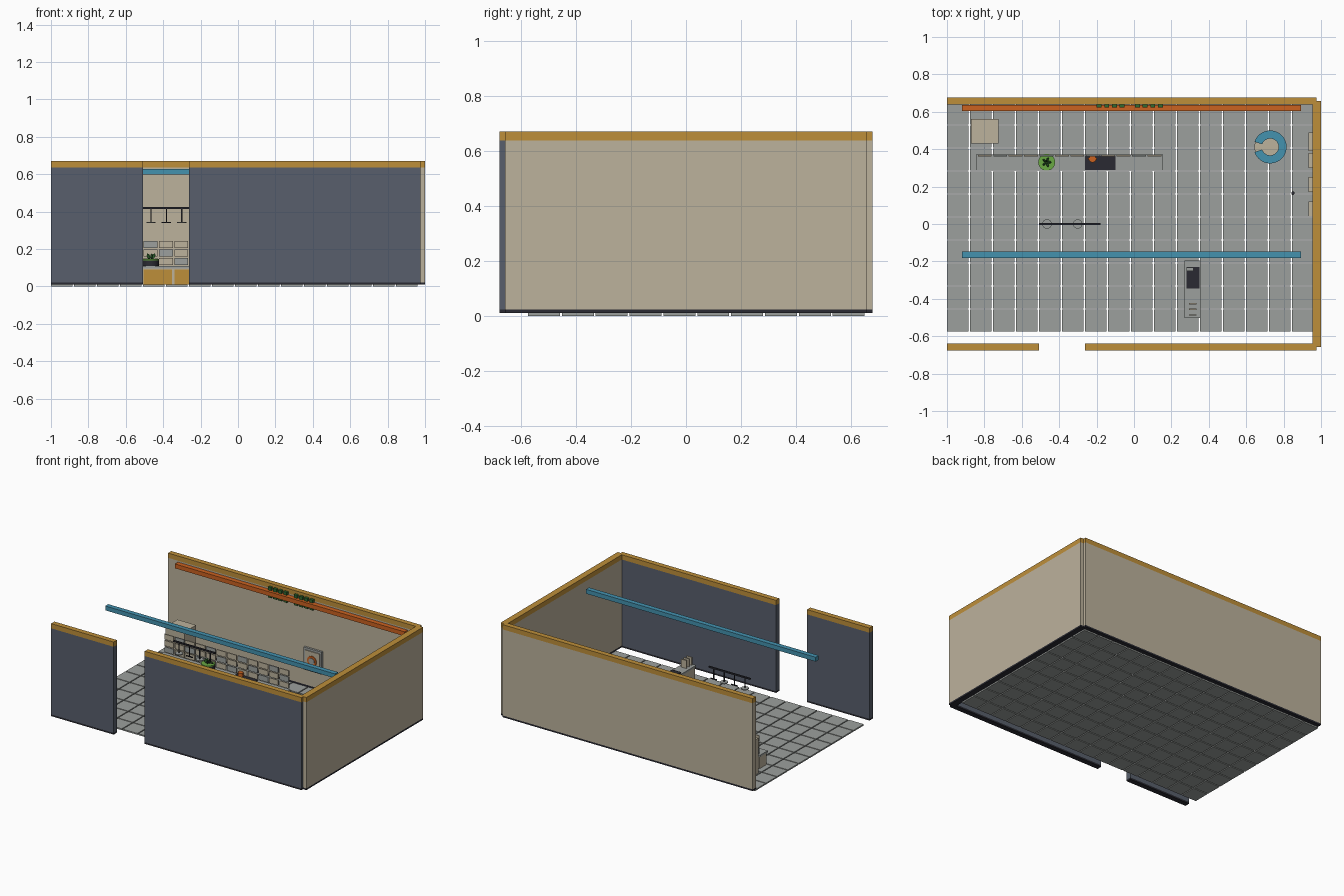
import bpy, bmesh, math
from mathutils import Matrix, Vector

if "Cube" in bpy.data.objects:
    bpy.data.objects.remove(bpy.data.objects["Cube"], do_unlink=True)


def material(name, rgb):
    # sRGB bytes to linear
    lin = [((c / 255 + 0.055) / 1.055) ** 2.4 for c in rgb]
    m = bpy.data.materials.new(name)
    m.use_nodes = True
    m.diffuse_color = (*lin, 1)
    m.node_tree.nodes["Principled BSDF"].inputs["Base Color"].default_value = (*lin, 1)
    return m


slate = material("slate", (88, 95, 108))
tan = material("tan", (188, 178, 156))
gold = material("gold", (190, 143, 58))
grey = material("grey", (156, 160, 157))
charcoal = material("charcoal", (42, 42, 50))
blue = material("blue", (68, 146, 175))
orange = material("orange", (203, 98, 32))
lime = material("lime", (104, 168, 66))
leaf_green = material("leaf green", (48, 104, 48))


def finish(name, bm, mat):
    bmesh.ops.recalc_face_normals(bm, faces=bm.faces)
    me = bpy.data.meshes.new(name)
    bm.to_mesh(me)
    bm.free()
    me.materials.append(mat)
    ob = bpy.data.objects.new(name, me)
    bpy.context.collection.objects.link(ob)
    return ob


def box(name, x, y, z, mat):
    """Box from (low, high) ranges."""
    bm = bmesh.new()
    bmesh.ops.create_cube(bm, size=1)
    for v in bm.verts:
        v.co = Vector([r[0] if c < 0 else r[1] for c, r in zip(v.co, (x, y, z))])
    return finish(name, bm, mat)


def cylinder(name, x, y, z, r, mat, r_top=None, turn=None):
    bm = bmesh.new()
    h = z[1] - z[0]
    bmesh.ops.create_cone(bm, cap_ends=True, segments=32, radius1=r,
                          radius2=r if r_top is None else r_top, depth=h)
    if turn:
        bmesh.ops.rotate(bm, verts=bm.verts, matrix=Matrix.Rotation(math.pi / 2, 3, turn))
    bmesh.ops.translate(bm, verts=bm.verts, vec=(x, y, (z[0] + z[1]) / 2))
    ob = finish(name, bm, mat)
    for p in ob.data.polygons:
        p.use_smooth = len(p.vertices) == 4
    return ob


def array(ob, count, step):
    m = ob.modifiers.new("repeat", "ARRAY")
    m.count = count
    m.use_relative_offset = False
    m.use_constant_offset = True
    m.constant_offset_displace = step
    return ob


# Floor of separate tiles
pitch, gap = 0.123, 0.007
tile = box("floor_tiles", (-1, -1 + pitch - gap), (-0.574, -0.574 + pitch - gap), (0, 0.01), grey)
array(tile, 16, (pitch, 0, 0))
array(tile, 10, (0, pitch, 0))


# Walls with a dark skirting and a gold cap
def wall(name, x, y, mat):
    box(name + "_skirting", x, y, (0.01, 0.022), charcoal)
    box(name, x, y, (0.022, 0.636), mat)
    box(name + "_cap", x, y, (0.636, 0.67), gold)


wall("front_wall_right", (-1, -0.507), (-0.677, -0.64), slate)
wall("front_wall_left", (-0.262, 0.975), (-0.677, -0.64), slate)
wall("back_wall", (-1, 0.975), (0.64, 0.677), tan)
wall("side_wall", (0.955, 1), (-0.658, 0.658), tan)

# Ceiling beams
box("blue_beam", (-0.92, 0.892), (-0.182, -0.148), (0.597, 0.628), blue)
box("orange_beam", (-0.92, 0.892), (0.603, 0.637), (0.597, 0.628), orange)

# Green slats behind the orange beam
for i in range(9):
    if i != 4:
        x = -0.2 + i * 0.041
        box("wall_slat", (x, x + 0.026), (0.622, 0.64), (0.575, 0.65), leaf_green)

# Kitchen counter with doors
box("counter_body", (-0.84, 0.152), (0.292, 0.37), (0.01, 0.095), tan)
box("counter_top", (-0.845, 0.155), (0.285, 0.372), (0.095, 0.108), grey)
door = box("counter_doors", (-0.834, -0.682), (0.285, 0.292), (0.01, 0.091), gold)
array(door, 6, (0.165, 0, 0))

# Splashback tiles with a diagonal grey pattern
for row in range(3):
    for col in range(12):
        x, z = -0.835 + col * 0.0825, 0.205 - row * 0.045
        box("splashback_tile", (x, x + 0.074), (0.362, 0.37), (z, z + 0.038),
            grey if (col - row - 1) % 3 == 0 else tan)

# Cooktop and pot
box("cooktop", (-0.262, -0.098), (0.29, 0.367), (0.108, 0.114), charcoal)
cylinder("cooking_pot", -0.222, 0.348, (0.114, 0.14), 0.019, orange)
box("pot_handle", (-0.245, -0.199), (0.344, 0.352), (0.128, 0.133), orange)

# Planter with leaves
cylinder("planter", -0.467, 0.33, (0.108, 0.138), 0.044, charcoal)
cylinder("planter_top", -0.467, 0.33, (0.138, 0.146), 0.045, lime)
for i in range(5):
    a = i * math.tau / 5
    bm = bmesh.new()
    bmesh.ops.create_icosphere(bm, subdivisions=1, radius=0.011)
    bmesh.ops.scale(bm, verts=bm.verts, vec=(1, 0.6, 1.7))
    bmesh.ops.rotate(bm, verts=bm.verts, matrix=Matrix.Rotation(0.5, 3, "Y"))
    bmesh.ops.translate(bm, verts=bm.verts, vec=(0.014, 0, 0.16))
    bmesh.ops.rotate(bm, verts=bm.verts, matrix=Matrix.Rotation(a, 3, "Z"))
    bmesh.ops.translate(bm, verts=bm.verts, vec=(-0.467, 0.33, 0))
    finish("leaf", bm, leaf_green)

# Fridge in the corner
box("fridge", (-0.872, -0.724), (0.43, 0.562), (0.01, 0.26), tan)

# Hanging rack
box("rack_bar", (-0.508, -0.18), (-0.005, 0.005), (0.415, 0.425), charcoal)
for i in range(4):
    x = -0.465 + i * 0.082
    box("rack_hook", (x - 0.003, x + 0.003), (-0.003, 0.003), (0.345, 0.415), charcoal)
    if i % 2 == 0:
        cylinder("rack_pan", x, 0, (0.338, 0.345), 0.025, grey)
    else:
        box("rack_ladle", (x - 0.025, x + 0.025), (-0.003, 0.003), (0.338, 0.345), charcoal)

# Serving desk
box("desk_body", (0.276, 0.35), (-0.497, -0.2), (0.01, 0.105), tan)
box("desk_top", (0.271, 0.355), (-0.502, -0.195), (0.105, 0.118), grey)
box("desk_pad", (0.28, 0.35), (-0.345, -0.23), (0.118, 0.126), charcoal)
box("desk_item", (0.282, 0.318), (-0.25, -0.232), (0.126, 0.15), grey)
for i in range(3):
    y = -0.49 + i * 0.03
    box("desk_plate", (0.293, 0.335), (y, y + 0.007), (0.118, 0.175), tan)

# Round seat: tan base, open blue ring
cx, cy = 0.728, 0.412
cylinder("seat_base", cx, cy, (0.01, 0.07), 0.084, tan)
bm = bmesh.new()
steps = 40
sections = []
for i in range(steps + 1):
    a = -math.pi + 0.32 + i * (math.tau - 0.64) / steps
    sections.append([bm.verts.new((cx + r * math.cos(a), cy + r * math.sin(a), z))
                     for r, z in ((0.045, 0.07), (0.088, 0.07), (0.088, 0.13), (0.045, 0.13))])
for s, t in zip(sections, sections[1:]):
    for k in range(4):
        bm.faces.new((s[k], s[k - 1], t[k - 1], t[k]))
bm.faces.new(sections[0])
bm.faces.new(sections[-1])
finish("seat_ring", bm, blue)

# Side wall panels and a small dark post
for y in (0.39, 0.3, 0.17, 0.04):
    box("side_panel", (0.932, 0.955), (y, y + 0.1 if y > 0.35 else y + 0.08), (0.2, 0.3), tan)
cylinder("dark_post", 0.85, 0.165, (0.01, 0.15), 0.009, charcoal)

# Framed picture on the back wall
box("picture_frame", (0.08, 0.222), (0.625, 0.64), (0.135, 0.295), grey)
box("picture_panel", (0.094, 0.208), (0.619, 0.625), (0.15, 0.28), tan)
cylinder("picture_disc", 0.151, 0.618, (0.211, 0.219), 0.036, orange, turn="X")
cylinder("picture_disc_centre", 0.151, 0.615, (0.211, 0.219), 0.022, grey, turn="X")
